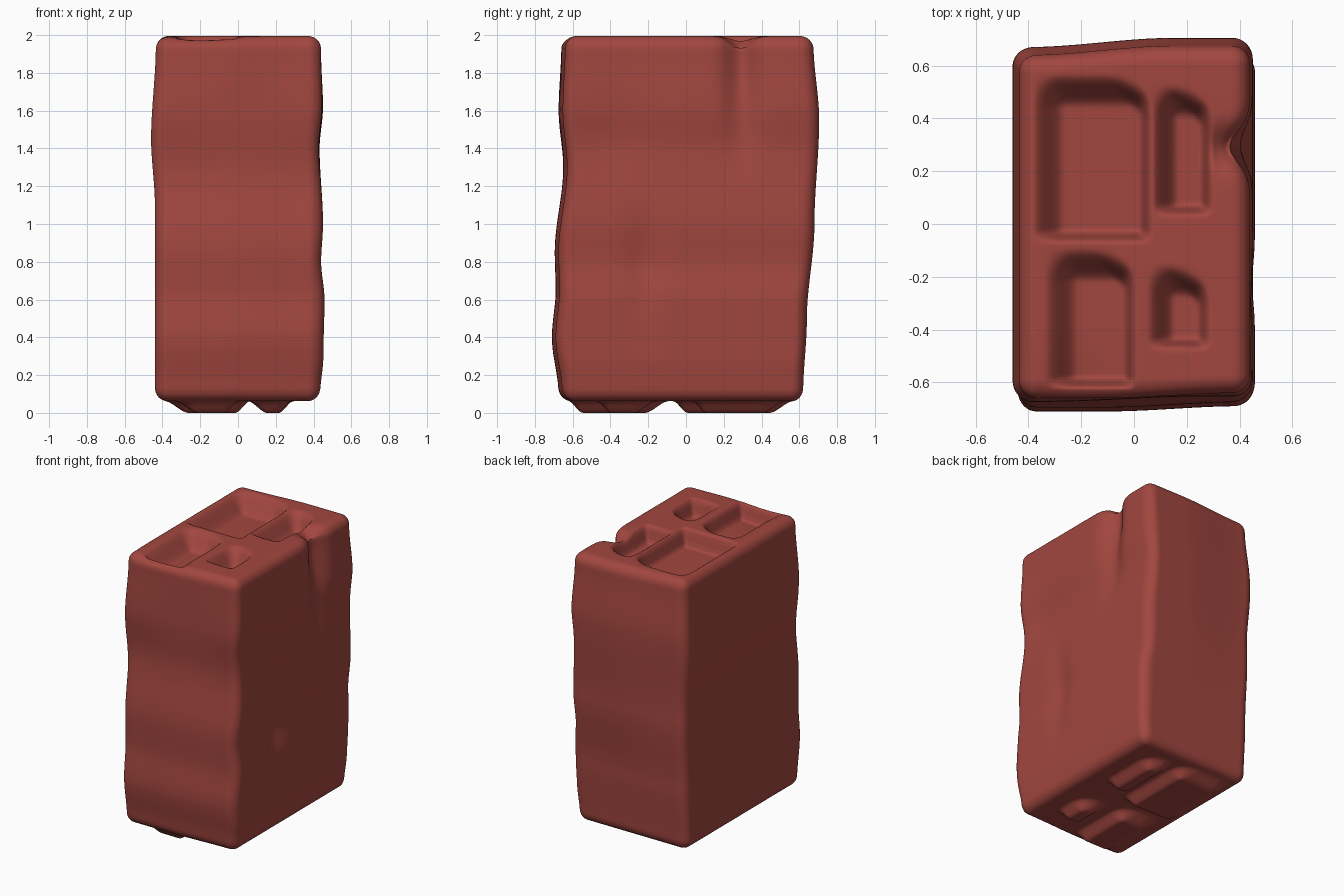
import bpy, bmesh, math
from mathutils import Vector, Matrix

if "Cube" in bpy.data.objects:
    bpy.data.objects.remove(bpy.data.objects["Cube"])

HX, HY, Z0, Z1, R = 0.44, 0.665, 0.062, 1.995, 0.07
HZ, ZC = (Z1 - Z0) / 2, (Z1 + Z0) / 2


def step(a, b, v):
    t = max(0.0, min(1.0, (v - a) / (b - a)))
    return t * t * (3 - 2 * t)


def bump(v, c, w):
    return math.exp(-((v - c) / w) ** 2)


def curve(points, v):
    """Smooth interpolation through (position, value) pairs."""
    if v <= points[0][0]:
        return points[0][1]
    for (a, fa), (b, fb) in zip(points, points[1:]):
        if v <= b:
            return fa + (fb - fa) * step(a, b, v)
    return points[-1][1]


# Four hollows: x0, x1, y0, y1 (soft left/back walls, steep right/front walls)
HOLLOWS = [(-0.39, 0.065, -0.07, 0.57), (0.065, 0.295, 0.03, 0.53),
           (-0.34, 0.005, -0.625, -0.09), (0.05, 0.285, -0.475, -0.15)]


def hollow(x, y, steep):
    best = 0.0
    for x0, x1, y0, y1 in HOLLOWS:
        soft = min(0.13, (x1 - x0) * 0.45)
        f = (step(x0, x0 + soft, x) * step(x1, x1 - steep, x)
             * step(y0, y0 + steep, y) * step(y1, y1 - 0.13, y))
        f *= step(x1 + y1 - 0.08, x1 + y1 - 0.2, x + y)   # cut-off back corner
        best = max(best, f)
    return best


# Wavy silhouettes of the four sides, by height
LEFT = [(0.1, 0.0), (1.1, 0.0), (1.45, 0.02), (1.95, -0.005)]
RIGHT = [(0.1, -0.005), (0.3, 0.012), (0.6, 0.018), (0.8, 0.0), (1.0, 0.01),
         (1.4, -0.008), (1.62, 0.01), (1.9, 0.0)]
FRONT = [(0.1, 0.01), (0.4, 0.045), (0.65, 0.025), (0.85, 0.03), (1.3, -0.015),
         (1.6, 0.01), (1.95, -0.005)]
BACK = [(0.1, -0.045), (0.5, -0.025), (1.0, 0.015), (1.55, 0.04), (1.95, 0.01)]


def shape(p):
    # rounded box
    lim = Vector((HX - R, HY - R, HZ - R))
    core = Vector([max(-l, min(l, c)) for c, l in zip(p, lim)])
    d = p - core
    if d.length > 1e-6:
        p = core + d.normalized() * R
    x, y, z = p.x, p.y, p.z + ZC
    u, v = x / HX, y / HY
    # worn sides
    if u > 0:
        groove = 0.075 * bump(y, 0.29, 0.085) * step(1.15, 1.9, z)
        groove += 0.022 * bump(y, -0.22, 0.09) * bump(z, 0.8, 0.3)
        groove += 0.015 * bump(y, -0.4, 0.2) * bump(z, 1.5, 0.25)
        dx = u ** 3 * (curve(RIGHT, z) - groove)
    else:
        dx = u * u * -curve(LEFT, z)
    if v > 0:
        dy = v * v * (curve(BACK, z) - 0.035 * step(0.15, -0.4, x) * step(0.4, 1.5, z))
    else:
        dy = -v * v * (curve(FRONT, z) - 0.02 * step(-0.1, 0.4, x)
                       - 0.012 * bump(x, 0.05, 0.25) * bump(z, 1.6, 0.2))
    x, y = x + dx, y + dy
    # hollows in the top with a broken rim, matching pads underneath
    if p.z > HZ - R - 0.001:
        w = step(HZ - R, HZ, p.z)
        z -= 0.12 * hollow(x, y, 0.045)
        z -= w * 0.06 * bump(y, 0.29, 0.07) * step(0.24, 0.36, x)
        z -= w * 0.015 * bump(x, -0.2, 0.2) * step(-0.4, -0.66, y)
    elif p.z < -HZ + R + 0.001:
        z -= 0.062 * hollow(x, y, 0.08)
    return Vector((x, y, z))


def add_side(bm, normal, a, b, dist, ha, hb, na, nb):
    """Grid panel of the box spanned by axes a and b."""
    rows = []
    for i in range(na + 1):
        rows.append([bm.verts.new(normal * dist + a * (ha * (2 * i / na - 1))
                                  + b * (hb * (2 * j / nb - 1))) for j in range(nb + 1)])
    for i in range(na):
        for j in range(nb):
            bm.faces.new((rows[i][j], rows[i + 1][j], rows[i + 1][j + 1], rows[i][j + 1]))


X, Y, Z = Vector((1, 0, 0)), Vector((0, 1, 0)), Vector((0, 0, 1))
NX, NY, NZ = 76, 114, 90
bm = bmesh.new()
for s in (1, -1):
    add_side(bm, X * s, Y * s, Z, HX, HY, HZ, NY, NZ)
    add_side(bm, Y * s, X * -s, Z, HY, HX, HZ, NX, NZ)
    add_side(bm, Z * s, X * s, Y, HZ, HX, HY, NX, NY)
bmesh.ops.remove_doubles(bm, verts=bm.verts, dist=0.0005)
for vert in bm.verts:
    vert.co = shape(vert.co.copy())
bmesh.ops.recalc_face_normals(bm, faces=bm.faces)
for f in bm.faces:
    f.smooth = True

mesh = bpy.data.meshes.new("worn_brick")
bm.to_mesh(mesh)
bm.free()
mat = bpy.data.materials.new("brick red")
mat.diffuse_color = (0.36, 0.062, 0.05, 1)
mat.use_nodes = True
mat.node_tree.nodes["Principled BSDF"].inputs["Base Color"].default_value = mat.diffuse_color
mesh.materials.append(mat)
brick = bpy.data.objects.new("worn_brick", mesh)
bpy.context.collection.objects.link(brick)
